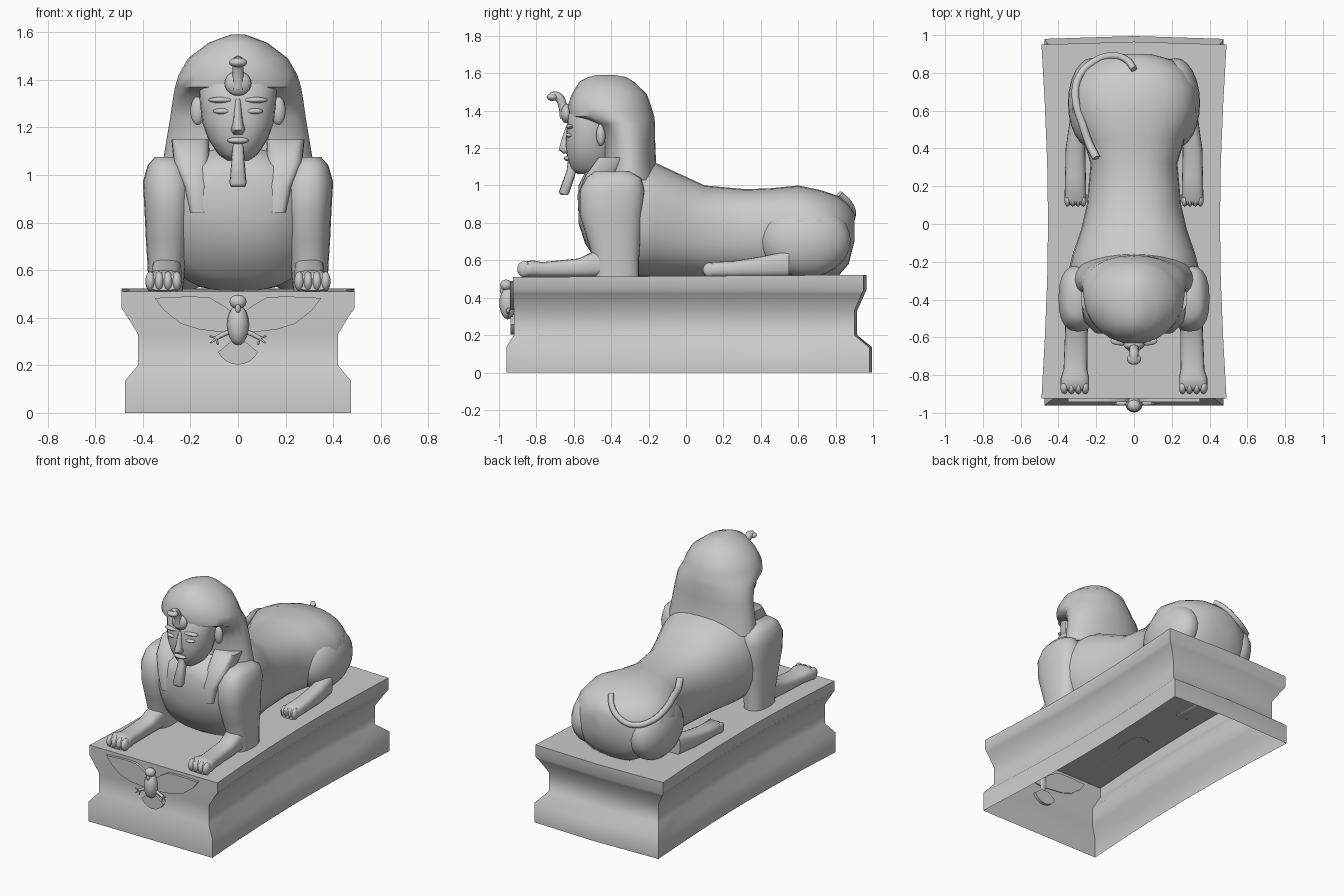
import bpy, bmesh, math
from mathutils import Matrix, Vector

cube = bpy.data.objects.get("Cube")
if cube:
    bpy.data.objects.remove(cube, do_unlink=True)

stone = bpy.data.materials.new("grey_stone")
stone.use_nodes = True
GREY = (0.6, 0.6, 0.6, 1)
stone.diffuse_color = GREY
stone.node_tree.nodes["Principled BSDF"].inputs["Base Color"].default_value = GREY

SIDES = (("left", 1), ("right", -1))


def finish(name, bm, angle=60):
    bmesh.ops.recalc_face_normals(bm, faces=bm.faces)
    mesh = bpy.data.meshes.new(name)
    bm.to_mesh(mesh)
    bm.free()
    mesh.materials.append(stone)
    mesh.shade_smooth()
    mesh.set_sharp_from_angle(angle=math.radians(angle))
    obj = bpy.data.objects.new(name, mesh)
    bpy.context.collection.objects.link(obj)
    return obj


def skin(name, rings, caps=(True, True)):
    """Bridge a list of point rings and close the chosen ends."""
    bm = bmesh.new()
    loops = [[bm.verts.new(p) for p in ring] for ring in rings]
    for a, b in zip(loops, loops[1:]):
        for i in range(len(a)):
            j = (i + 1) % len(a)
            bm.faces.new((a[i], a[j], b[j], b[i]))
    if caps[0]:
        bm.faces.new(loops[0])
    if caps[1]:
        bm.faces.new(loops[-1])
    return finish(name, bm)


def loft(name, axis, rows, p=1.0, s=1, n=20):
    """Rows hold: position on axis, centre x, half width, low and high of the third axis."""
    def bend(v):
        return math.copysign(abs(v) ** p, v)
    rings = []
    for pos, cx, hw, lo, hi in rows:
        ring = []
        for k in range(n):
            a = math.tau * k / n
            x = s * (cx + hw * bend(math.cos(a)))
            w = (lo + hi) / 2 + (hi - lo) / 2 * bend(math.sin(a))
            ring.append((x, w, pos) if axis == "z" else (x, pos, w))
        rings.append(ring)
    return skin(name, rings)


def ball(name, centre, radii, seg=16):
    bm = bmesh.new()
    m = Matrix.Translation(centre) @ Matrix.Diagonal((*radii, 1))
    bmesh.ops.create_uvsphere(bm, u_segments=seg, v_segments=seg // 2 + 2, radius=1, matrix=m)
    return finish(name, bm)


def tube(name, points, radius, tip=1.0):
    curve = bpy.data.curves.new(name, "CURVE")
    curve.dimensions = "3D"
    curve.bevel_depth = radius
    curve.bevel_resolution = 2
    curve.resolution_u = 4
    curve.use_fill_caps = True
    spline = curve.splines.new("BEZIER")
    spline.bezier_points.add(len(points) - 1)
    for i, (bp, co) in enumerate(zip(spline.bezier_points, points)):
        bp.co = co
        bp.handle_left_type = bp.handle_right_type = "AUTO"
        bp.radius = 1 + (tip - 1) * i / (len(points) - 1)
    curve.materials.append(stone)
    obj = bpy.data.objects.new(name, curve)
    bpy.context.collection.objects.link(obj)
    return obj


def plate(name, outline, y_front, y_back):
    return skin(name, [[(x, y, z) for x, z in outline] for y in (y_front, y_back)])


# Plinth: open underneath, flared cornice, long sides pinched inwards
rings = []
for z, hx, y0, y1 in [(0, .475, -.96, .98), (.135, .475, -.96, .98), (.2, .42, -.92, .9),
                      (.33, .42, -.92, .9), (.42, .475, -.925, .94), (.44, .49, -.925, .95),
                      (.51, .49, -.925, .95)]:
    side = []
    for k in range(7):
        t = k / 6
        lift = .012 * t if z > .5 else 0
        side.append(Vector((hx - .035 * math.sin(math.pi * t), y0 + (y1 - y0) * t, z + lift)))
    mirrored = [Vector((-v.x, v.y, v.z)) for v in reversed(side)]
    rings.append(side + [Vector((0, y1 + .015, side[-1].z))] + mirrored)
skin("plinth", rings, (False, True))

# Lion body from chest to rump
loft("body", "y", [
    (-.575, 0, .15, .8, 1.0), (-.54, 0, .23, .69, 1.07), (-.46, 0, .29, .57, 1.11),
    (-.36, 0, .35, .51, 1.13), (-.22, 0, .34, .51, 1.13), (-.16, 0, .325, .51, 1.12),
    (-.03, 0, .28, .51, 1.06), (.1, 0, .25, .51, 1.0), (.32, 0, .23, .51, .98),
    (.45, 0, .27, .51, .985), (.6, 0, .335, .51, 1.0), (.72, 0, .33, .51, .975),
    (.81, 0, .28, .51, .945), (.87, 0, .2, .58, .895), (.9, 0, .09, .7, .85)], p=.85, n=28)

for label, s in SIDES:
    # Front legs
    loft(label + "_upper_arm", "z", [
        (.51, .305, .072, -.49, -.25), (.62, .3, .08, -.5, -.25), (.72, .295, .092, -.53, -.24),
        (.85, .293, .1, -.57, -.23), (.97, .295, .105, -.57, -.22), (1.04, .3, .08, -.535, -.24),
        (1.075, .3, .05, -.49, -.3)], p=.8, s=s)
    loft(label + "_forearm", "y", [
        (-.36, .3, .065, .51, .66), (-.48, .3, .063, .51, .655), (-.57, .305, .06, .51, .61),
        (-.77, .31, .063, .51, .59), (-.82, .313, .076, .51, .6), (-.865, .313, .076, .51, .592),
        (-.885, .313, .07, .515, .575)], p=.7, s=s)
    # Hind legs
    ball(label + "_thigh", (s * .22, .64, .705), (.13, .24, .195), 24)
    loft(label + "_hind_foot", "y", [
        (.1, .31, .05, .515, .57), (.125, .31, .058, .51, .59), (.25, .31, .055, .51, .595),
        (.4, .31, .052, .51, .62), (.55, .29, .05, .51, .65)], p=.7, s=s)
    for i in range(4):
        off = (i - 1.5) * .037
        ball(f"{label}_front_toe_{i}", (s * (.313 + off), -.865, .553), (.022, .038, .042), 10)
        ball(f"{label}_hind_toe_{i}", (s * (.31 + off * .75), .125, .55), (.017, .035, .038), 10)
    # Hanging cloth panels on the chest
    loft(label + "_cloth_lappet", "z", [
        (.84, .165, .036, -.575, -.48), (.95, .175, .05, -.58, -.45),
        (1.05, .195, .075, -.54, -.38), (1.15, .2, .08, -.47, -.3)], p=.6, s=s)
    # Paired features of the face
    ball(label + "_eye", (s * .065, -.622, 1.268), (.04, .02, .013))
    ball(label + "_brow", (s * .07, -.618, 1.315), (.055, .025, .013))
    ball(label + "_ear", (s * .17, -.455, 1.27), (.03, .025, .06))

# Head cloth, overhanging the brow
loft("head_cloth", "z", [
    (1.03, 0, .32, -.45, -.14), (1.12, 0, .305, -.44, -.16), (1.24, 0, .285, -.45, -.165),
    (1.33, 0, .272, -.5, -.165), (1.37, 0, .265, -.625, -.17), (1.42, 0, .25, -.635, -.185),
    (1.49, 0, .21, -.61, -.21), (1.555, 0, .125, -.57, -.28), (1.58, 0, .06, -.52, -.32),
    (1.59, 0, .03, -.48, -.38)], n=24)

# Face, nose, lips and beard
loft("face", "z", [
    (1.06, 0, .05, -.58, -.42), (1.09, 0, .085, -.615, -.4), (1.15, 0, .125, -.635, -.38),
    (1.22, 0, .15, -.645, -.38), (1.3, 0, .16, -.638, -.38), (1.38, 0, .165, -.63, -.38),
    (1.42, 0, .15, -.6, -.38)], p=.9, n=24)
loft("nose", "z", [(1.17, 0, .02, -.655, -.6), (1.19, 0, .03, -.682, -.6),
                   (1.22, 0, .022, -.675, -.6), (1.32, 0, .012, -.642, -.6)], n=10)
ball("lips", (0, -.632, 1.145), (.045, .022, .014))
loft("beard", "z", [(.95, 0, .03, -.67, -.63), (.965, 0, .036, -.68, -.622),
                    (1.08, 0, .026, -.638, -.585), (1.13, 0, .024, -.632, -.57)], p=.7, n=12)

# Cobra on the forehead
ball("cobra_hood", (0, -.64, 1.385), (.056, .03, .052))
tube("cobra_neck", [(0, -.65, 1.36), (0, -.66, 1.43), (0, -.685, 1.475), (0, -.725, 1.475)], .024)
ball("cobra_head", (0, -.715, 1.473), (.038, .03, .02))

# Tail curling over the right haunch
tube("tail", [(0, .82, .955), (-.04, .87, .905), (-.12, .89, .84), (-.21, .86, .81),
              (-.29, .78, .835), (-.31, .67, .875), (-.27, .52, .9), (-.235, .42, .905),
              (-.2, .35, .93)], .018, 1.3)

# Bird relief on the plinth front
ball("bird_body", (0, -.952, .37), (.046, .046, .085))
ball("bird_head", (0, -.962, .467), (.036, .032, .03), 12)
ball("bird_beak", (0, -.982, .44), (.012, .014, .022), 8)
wing = [(.02, .42), (.06, .45), (.12, .485), (.2, .49), (.35, .483),
        (.31, .43), (.24, .375), (.16, .35), (.02, .335)]
for label, s in SIDES:
    plate(label + "_bird_wing", [(s * x, z) for x, z in wing], -.942, -.915)
    tube(label + "_bird_leg", [(s * .02, -.94, .34), (s * .05, -.95, .335), (s * .09, -.95, .315)], .01)
    for i, (dx, dz) in enumerate([(.03, .008), (.025, -.022), (-.005, -.03)]):
        tube(f"{label}_bird_claw_{i}", [(s * .09, -.95, .315), (s * (.09 + dx), -.955, .315 + dz)], .006, .5)
fan = [(.03, .3), (-.03, .3)]
for k in range(9):
    a = math.radians(205 + 130 * k / 8)
    fan.append((.092 * math.cos(a), .295 + .092 * math.sin(a)))
plate("bird_tail", fan, -.937, -.9)
